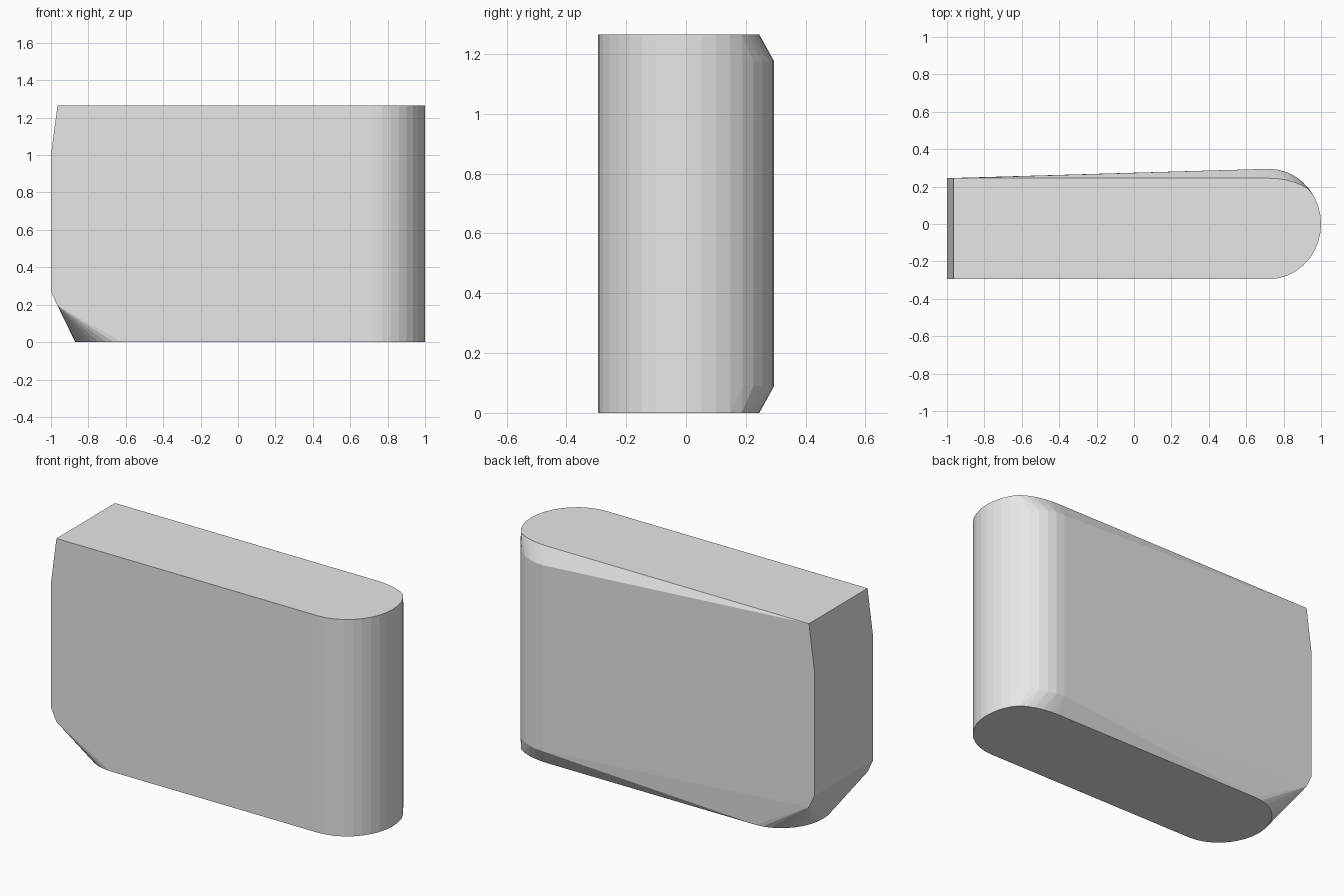
import bpy, bmesh
from math import sin, cos, pi

cube = bpy.data.objects.get("Cube")
if cube:
    bpy.data.objects.remove(cube, do_unlink=True)

HEIGHT, FRONT, BACK = 1.265, -0.295, 0.245


def arc(cx, cy, rx, ry, start, end, steps):
    """Points along part of an ellipse."""
    angles = [start + (end - start) * i / steps for i in range(steps + 1)]
    return [(cx + rx * cos(a), cy + ry * sin(a)) for a in angles]


def flatten(y, limit=0.18):
    """Pull the rear of the rounded end in towards the back edge."""
    return y if y < limit else limit + (y - limit) * (BACK - limit) / (-FRONT - limit)


# Rounded right end, full width in the middle and narrowed at the rims
end_full = arc(0.72, 0, 0.28, -FRONT, -pi / 2, pi / 2, 18)
end_rim = [(x, flatten(y)) for x, y in end_full]
points = [(x, y, z) for x, y in end_full for z in (0.09, 1.175)]
points += [(x, y, z) for x, y in end_rim for z in (0, HEIGHT)]

# Square left end, leaning in at the top and at the bottom
for x, z in ((-0.965, HEIGHT), (-1, 1.0), (-1, 0.27), (-0.965, 0.195)):
    points += [(x, FRONT, z), (x, BACK, z)]

# Rounded left end of the base
mid, half = (FRONT + BACK) / 2, (BACK - FRONT) / 2
points += [(x, y, 0) for x, y in arc(-0.62, mid, 0.25, half, pi / 2, 3 * pi / 2, 18)]

# Skin the sections into one convex body
bm = bmesh.new()
for p in points:
    bm.verts.new(p)
bmesh.ops.remove_doubles(bm, verts=bm.verts[:], dist=0.0005)
bmesh.ops.convex_hull(bm, input=bm.verts[:])
loose = [v for v in bm.verts if not v.link_faces]
bmesh.ops.delete(bm, geom=loose, context='VERTS')
bmesh.ops.dissolve_limit(bm, angle_limit=0.01, verts=bm.verts[:], edges=bm.edges[:])
bmesh.ops.recalc_face_normals(bm, faces=bm.faces[:])
mesh = bpy.data.meshes.new("body")
bm.to_mesh(mesh)
bm.free()

# Plain grey material
grey = bpy.data.materials.new("light_grey")
grey.use_nodes = True
colour = (0.8, 0.8, 0.8, 1)
grey.diffuse_color = colour
shader = next(n for n in grey.node_tree.nodes if n.type == 'BSDF_PRINCIPLED')
shader.inputs["Base Color"].default_value = colour
mesh.materials.append(grey)

body = bpy.data.objects.new("body", mesh)
bpy.context.collection.objects.link(body)
